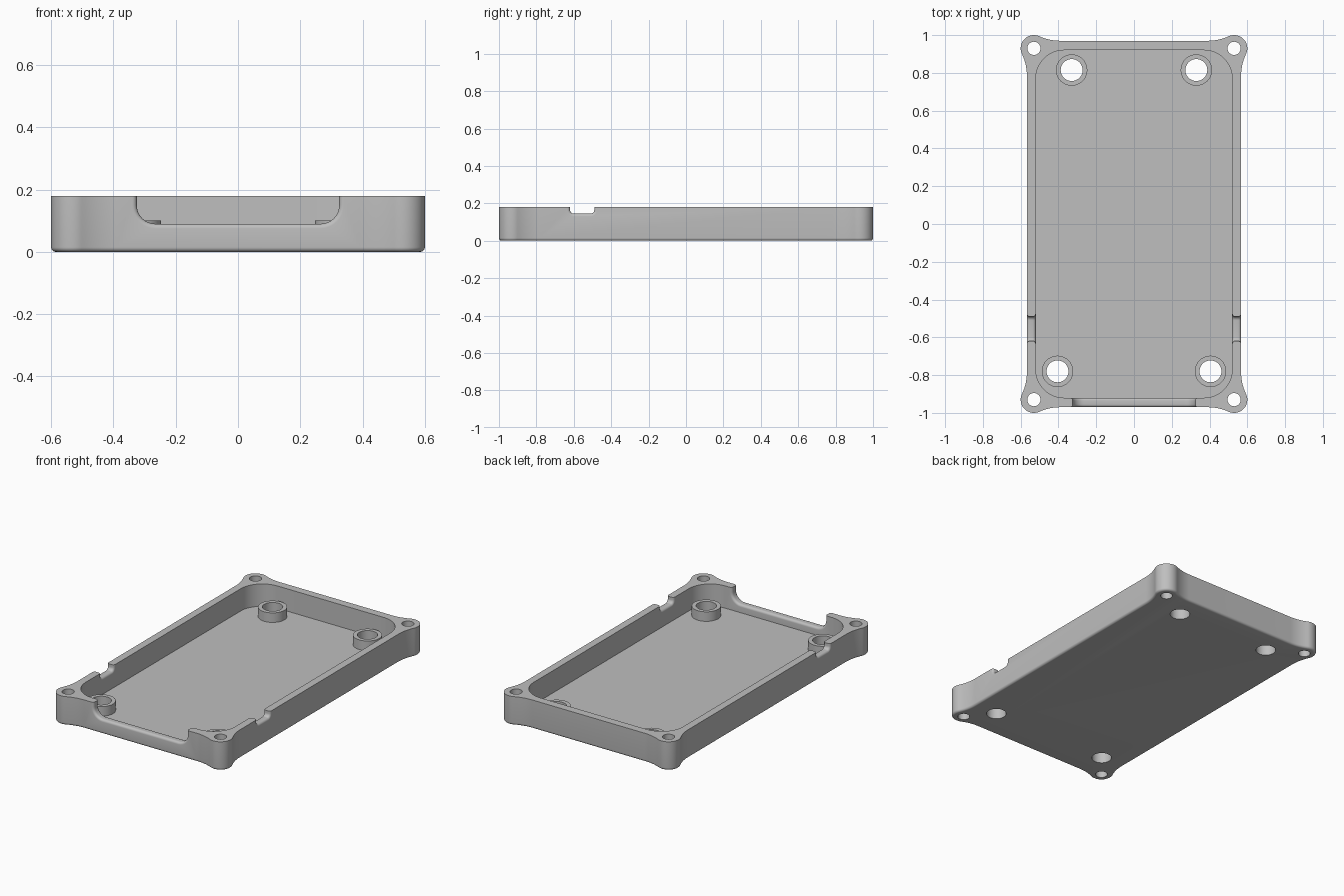
import bpy, bmesh
from math import sin, cos, pi, sqrt, atan2
from mathutils import Vector

if "Cube" in bpy.data.objects:
    bpy.data.objects.remove(bpy.data.objects["Cube"])

HEIGHT, FLOOR, BOSS_TOP = 0.18, 0.04, 0.10
WALL_X, WALL_Y = 0.567, 0.97          # outer walls
IN_X, IN_Y, IN_R = 0.52, 0.92, 0.15   # cavity
EAR_X, EAR_Y, EAR_R = 0.53, 0.93, 0.07
BLEND = 0.27                          # concave sweep from ear to wall

grey = bpy.data.materials.new("light grey")
grey.use_nodes = True
grey.diffuse_color = (0.52, 0.52, 0.52, 1)
grey.node_tree.nodes["Principled BSDF"].inputs["Base Color"].default_value = grey.diffuse_color


def arc(cx, cy, r, a, b, n=12):
    return [Vector((cx + r * cos(a + (b - a) * i / n), cy + r * sin(a + (b - a) * i / n)))
            for i in range(n + 1)]


def loft(name, sections, ring=False):
    """Skin a list of equal-length 3D loops; cap the ends or close into a ring."""
    bm = bmesh.new()
    rows = [[bm.verts.new(p) for p in s] for s in sections]
    n = len(rows[0])
    pairs = list(zip(rows, rows[1:] + rows[:1] if ring else rows[1:]))
    for lo, hi in pairs:
        for i in range(n):
            j = (i + 1) % n
            bm.faces.new((lo[i], lo[j], hi[j], hi[i]))
    if not ring:
        bm.faces.new(rows[0])
        bm.faces.new(rows[-1])
    bmesh.ops.recalc_face_normals(bm, faces=bm.faces)
    mesh = bpy.data.meshes.new(name)
    bm.to_mesh(mesh)
    bm.free()
    mesh.materials.append(grey)
    ob = bpy.data.objects.new(name, mesh)
    bpy.context.scene.collection.objects.link(ob)
    return ob


def at_z(loop, z):
    return [(p.x, p.y, z) for p in loop]


def inset(loop, d):
    out = []
    for i, p in enumerate(loop):
        t = (loop[(i + 1) % len(loop)] - loop[i - 1]).normalized()
        out.append(p + d * Vector((-t.y, t.x)))
    return out


def mirror_quarter(q):
    """Complete a counter-clockwise first-quadrant run to a full loop."""
    fx = [Vector((-p.x, p.y)) for p in reversed(q)]
    return q + fx + [-p for p in q] + [Vector((p.x, -p.y)) for p in reversed(q)]


def cylinder(x, y, r, z0, z1):
    c = arc(x, y, r, 0, 2 * pi, 40)[:-1]
    return loft("cutter", [at_z(c, z0), at_z(c, z1)])


def cut(target, cutter):
    mod = target.modifiers.new("cut", 'BOOLEAN')
    mod.operation, mod.solver, mod.object = 'DIFFERENCE', 'EXACT', cutter
    cutter.hide_render = True
    bpy.context.view_layer.update()
    result = bpy.data.meshes.new_from_object(
        target.evaluated_get(bpy.context.evaluated_depsgraph_get()))
    target.modifiers.clear()
    target.data = result
    bpy.data.objects.remove(cutter)


def smooth(ob):
    bpy.ops.object.select_all(action='DESELECT')
    ob.select_set(True)
    bpy.context.view_layer.objects.active = ob
    bpy.ops.object.shade_smooth_by_angle(angle=0.6)


# Outer shell: straight walls sweeping out to round corner ears
reach = EAR_R + BLEND
dx = WALL_X + BLEND - EAR_X
dy = sqrt(reach ** 2 - dx ** 2)
side_a = atan2(-dy, dx)
ey = WALL_Y + BLEND - EAR_Y
ex = sqrt(reach ** 2 - ey ** 2)
top_a = atan2(ey, -ex)
quarter = (arc(EAR_X + dx, EAR_Y - dy, BLEND, pi, pi + side_a, 10)
           + arc(EAR_X, EAR_Y, EAR_R, side_a, top_a, 30)[1:]
           + arc(EAR_X - ex, EAR_Y + ey, BLEND, top_a - pi, -pi / 2, 10)[1:])
outline = mirror_quarter(quarter)
EDGE = 0.015
steps = [i * pi / 12 for i in range(7)]
shell = [at_z(inset(outline, EDGE * (1 - sin(a))), EDGE * (1 - cos(a))) for a in steps]
tray = loft("tray", shell + [at_z(outline, HEIGHT)])

# Rounded cavity
cavity = mirror_quarter(arc(IN_X - IN_R, IN_Y - IN_R, IN_R, 0, pi / 2, 16))
cut(tray, loft("cutter", [at_z(cavity, FLOOR), at_z(cavity, HEIGHT + 0.1)]))


# Wall notches whose rims are rounded on both faces of the wall
def notch(place, half, low, corner, inner, outer, r):
    side = [(r * (1 - sin(a)), r * (1 - cos(a))) for a in steps]
    stations = ([(inner - 0.02, r)] + [(inner + t, o) for o, t in side]
                + [(outer - t, o) for o, t in reversed(side)] + [(outer + 0.02, r)])
    sections = []
    for depth, grow in stations:
        c = corner + grow
        u = arc(-half + corner, low + corner, c, pi, 1.5 * pi, 8)
        u += arc(half - corner, low + corner, c, 1.5 * pi, 2 * pi, 8)
        u += [Vector((half + grow, HEIGHT + 0.1)), Vector((-half - grow, HEIGHT + 0.1))]
        sections.append([place(p.x, depth, p.y) for p in u])
    cut(tray, loft("cutter", sections))


notch(lambda s, d, z: (s, -d, z), 0.325, 0.09, 0.06, IN_Y, WALL_Y, 0.015)
for sx in (-1, 1):
    notch(lambda s, d, z: (sx * d, s - 0.555, z), 0.065, 0.145, 0.02, IN_X, WALL_X, 0.015)

# Screw holes through the ears, and standoffs with holes through the floor
for sx, side_name in ((1, "left"), (-1, "right")):
    for sy in (-1, 1):
        cut(tray, cylinder(sx * EAR_X, sy * EAR_Y, 0.035, -0.1, HEIGHT + 0.1))
    for end, x, y in (("front", 0.405, -0.78), ("back", 0.33, 0.815)):
        cut(tray, cylinder(sx * x, y, 0.058, -0.1, HEIGHT + 0.1))
        rim = arc(sx * x, y, 0.083, 0, 2 * pi, 40)[:-1]
        bore = arc(sx * x, y, 0.058, 0, 2 * pi, 40)[:-1]
        smooth(loft(f"{end}_{side_name}_standoff",
                    [at_z(rim, FLOOR), at_z(rim, BOSS_TOP),
                     at_z(bore, BOSS_TOP), at_z(bore, FLOOR)], ring=True))
smooth(tray)
